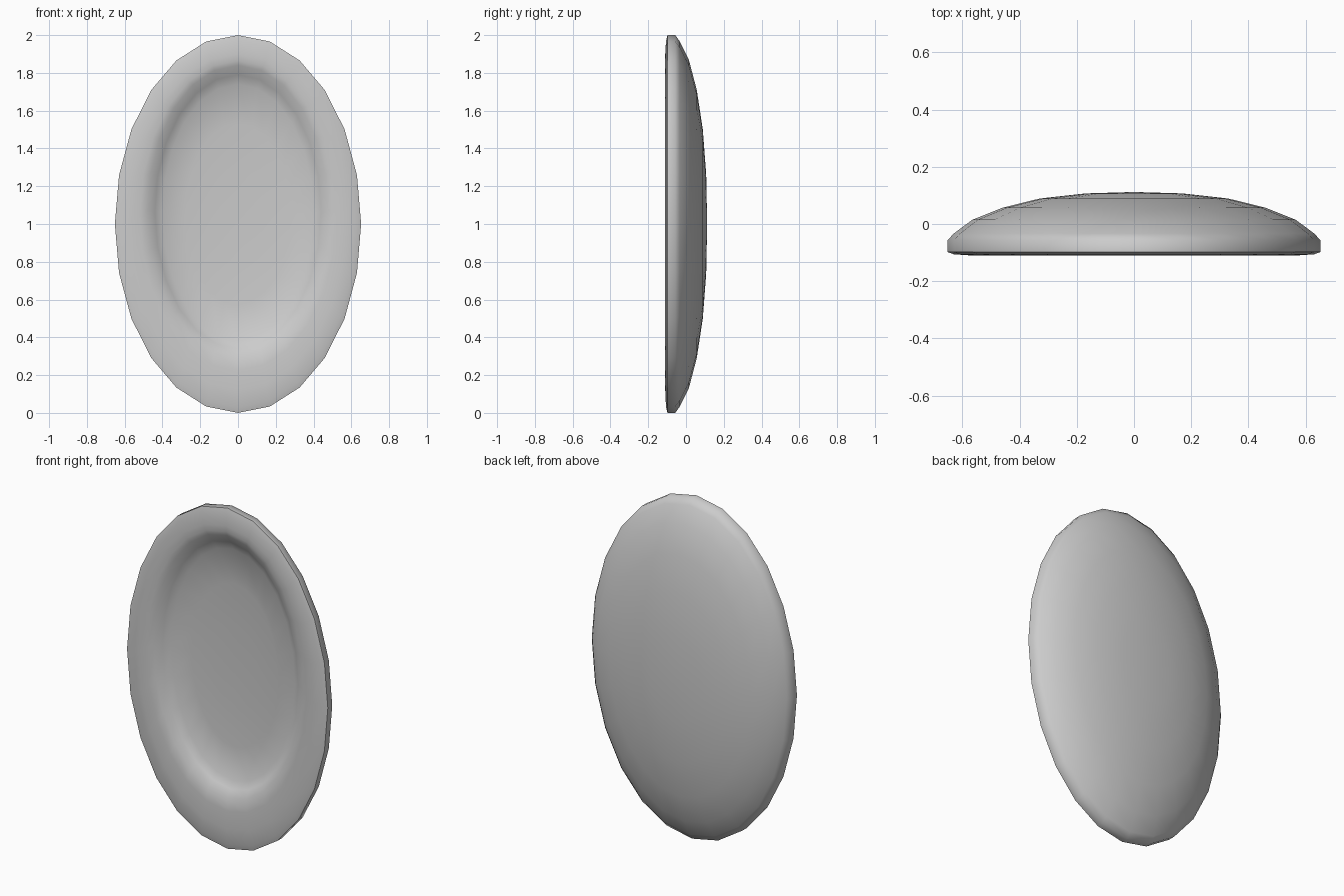
import bpy, bmesh, math

if "Cube" in bpy.data.objects:
    bpy.data.objects.remove(bpy.data.objects["Cube"])

SIDES = 24

# Oval rings from the back pole, round the rim, to the floor of the hollow:
# half width, half height, centre height, depth (y)
RINGS = [
    (0.17, 0.26, 1.0, 0.107), (0.33, 0.50, 1.0, 0.089),
    (0.46, 0.71, 1.0, 0.057), (0.565, 0.87, 1.0, 0.015),
    (0.63, 0.967, 1.0, -0.033), (0.652, 1.0, 1.0, -0.057),   # back dome
    (0.652, 1.0, 1.0, -0.098), (0.63, 0.97, 1.0, -0.106),
    (0.57, 0.89, 1.01, -0.110), (0.52, 0.82, 1.045, -0.108),  # rolled rim
    (0.478, 0.77, 1.07, -0.100),                              # crisp inner lip
    (0.44, 0.725, 1.065, -0.070), (0.40, 0.68, 1.06, -0.045),  # hollow wall
    (0.28, 0.48, 1.05, -0.030), (0.14, 0.25, 1.04, -0.022),   # hollow floor
]

bm = bmesh.new()
loops = []
for rx, rz, cz, y in RINGS:
    loops.append([bm.verts.new((rx * math.sin(2 * math.pi * i / SIDES), y,
                                cz + rz * math.cos(2 * math.pi * i / SIDES)))
                  for i in range(SIDES)])

# Skin neighbouring rings
for a, b in zip(loops, loops[1:]):
    for i in range(SIDES):
        j = (i + 1) % SIDES
        bm.faces.new((a[i], a[j], b[j], b[i]))

# Close the back pole and the middle of the hollow
for loop, pole in ((loops[0], (0, 0.112, 1.0)), (loops[-1], (0, -0.02, 1.03))):
    centre = bm.verts.new(pole)
    for i in range(SIDES):
        bm.faces.new((loop[i], loop[(i + 1) % SIDES], centre))

bmesh.ops.recalc_face_normals(bm, faces=bm.faces)
mesh = bpy.data.meshes.new("oval_dish")
bm.to_mesh(mesh)
bm.free()
dish = bpy.data.objects.new("oval_dish", mesh)
bpy.context.collection.objects.link(dish)

bpy.context.view_layer.objects.active = dish
dish.select_set(True)
bpy.ops.object.shade_smooth_by_angle(angle=math.radians(60))
